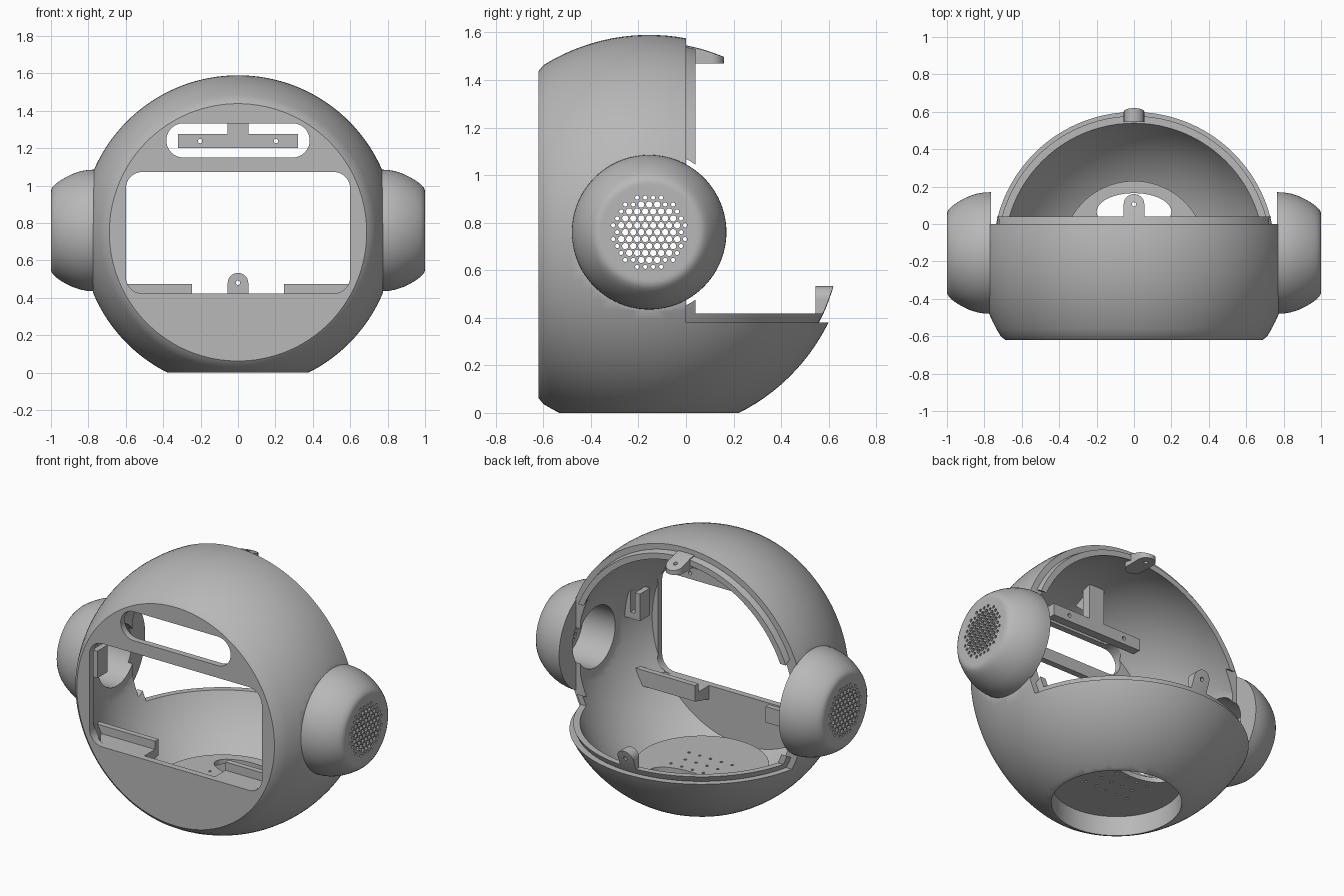
import bpy, bmesh
from math import pi, sin, cos, sqrt, atan2
from mathutils import Matrix, Vector

if "Cube" in bpy.data.objects:
    bpy.data.objects.remove(bpy.data.objects["Cube"])

CY, CZ, R_OUT, R_LIP, R_IN = -0.155, 0.75, 0.84, 0.805, 0.77
EAR_Z = 0.76

grey = bpy.data.materials.new("plain grey")
grey.use_nodes = True
grey.diffuse_color = (0.48, 0.48, 0.48, 1)
grey.node_tree.nodes["Principled BSDF"].inputs["Base Color"].default_value = (0.48, 0.48, 0.48, 1)


def finish(name, bm):
    bmesh.ops.recalc_face_normals(bm, faces=bm.faces)
    mesh = bpy.data.meshes.new(name)
    bm.to_mesh(mesh)
    bm.free()
    mesh.materials.append(grey)
    obj = bpy.data.objects.new(name, mesh)
    bpy.context.collection.objects.link(obj)
    return obj


def box(name, x, y, z):
    bm = bmesh.new()
    bmesh.ops.create_cube(bm, size=1)
    for v in bm.verts:
        v.co = [lo + (c + 0.5) * (hi - lo) for c, (lo, hi) in zip(v.co, (x, y, z))]
    return finish(name, bm)


def ball(name, radius):
    bm = bmesh.new()
    bmesh.ops.create_uvsphere(bm, u_segments=96, v_segments=64, radius=radius)
    bmesh.ops.translate(bm, verts=bm.verts, vec=(0, CY, CZ))
    return finish(name, bm)


def prism(name, loops, axis, lo, hi):
    """Extrude 2D outlines along an axis; each outline uses the other two axes in order."""
    bm = bmesh.new()
    for pts in loops:
        verts = []
        for p in pts:
            co = list(p)
            co.insert(axis, lo)
            verts.append(bm.verts.new(co))
        face = bm.faces.new(verts)
        new = bmesh.ops.extrude_face_region(bm, geom=[face])["geom"]
        shift = Vector((0, 0, 0))
        shift[axis] = hi - lo
        bmesh.ops.translate(bm, verts=[g for g in new if isinstance(g, bmesh.types.BMVert)], vec=shift)
    return finish(name, bm)


def ring(cx, cy, rx, ry=None, n=48):
    return [(cx + rx * cos(2 * pi * i / n), cy + (ry or rx) * sin(2 * pi * i / n)) for i in range(n)]


def rounded(x0, x1, y0, y1, r, n=10):
    pts = []
    for k, (cx, cy) in enumerate([(x1 - r, y1 - r), (x0 + r, y1 - r), (x0 + r, y0 + r), (x1 - r, y0 + r)]):
        for i in range(n + 1):
            a = pi / 2 * (k + i / n)
            pts.append((cx + r * cos(a), cy + r * sin(a)))
    return pts


def lathe(name, profile, matrix, steps=96):
    """Spin (along, radius) points around the x axis, then place them."""
    bm = bmesh.new()
    vs = [bm.verts.new((a, r, 0)) for a, r in profile]
    edges = [bm.edges.new(e) for e in zip(vs, vs[1:])]
    bmesh.ops.spin(bm, geom=vs + edges, cent=(0, 0, 0), axis=(1, 0, 0), angle=2 * pi, steps=steps)
    bmesh.ops.remove_doubles(bm, verts=bm.verts, dist=1e-5)
    bmesh.ops.transform(bm, matrix=matrix, verts=bm.verts)
    return finish(name, bm)


def cut(obj, tool, op="DIFFERENCE"):
    mod = obj.modifiers.new("cut", "BOOLEAN")
    mod.operation, mod.object, mod.solver = op, tool, "EXACT"
    bpy.context.view_layer.update()
    mesh = bpy.data.meshes.new_from_object(obj.evaluated_get(bpy.context.evaluated_depsgraph_get()))
    obj.modifiers.clear()
    obj.data = mesh
    bpy.data.objects.remove(tool)
    return obj


def mirrored(obj, name):
    bm = bmesh.new()
    bm.from_mesh(obj.data)
    bmesh.ops.transform(bm, matrix=Matrix.Scale(-1, 4, (1, 0, 0)), verts=bm.verts)
    return finish(name, bm)


# Round shell with a flat, lightly bevelled front, flat sides and a flat base
start = atan2(0.7125, -0.445)
profile = [(-0.465, 0), (-0.465, 0.67), (-0.465, 0.688)]
profile += [(R_OUT * cos(start * (1 - i / 40)), R_OUT * sin(start * (1 - i / 40))) for i in range(40)]
profile.append((R_OUT, 0))
shell = lathe("shell", profile, Matrix.Translation((0, CY, CZ)) @ Matrix.Rotation(pi / 2, 4, "Z"), 128)
cut(shell, box("bounds", (-0.775, 0.775), (-1, 1), (0, 2)), "INTERSECT")
cavity = cut(ball("cavity", R_IN), box("bounds", (-0.735, 0.735), (-0.58, 1), (0.05, 2)), "INTERSECT")
cut(shell, cavity)
cut(shell, box("open_back", (-1, 1), (0, 1), (0.38, 2)))

# Raised floor with a recess below, a cable opening and small vents
cut(shell, prism("floor", [ring(0, CY, 0.385, n=96)], 2, 0.01, 0.155), "UNION")
cut(shell, prism("recess", [ring(0, CY, 0.372, n=96)], 2, -0.1, 0.125))
vents = [ring(0.075 * (i - (n - 1) / 2), CY + dy, 0.009, n=8)
         for n, dy in ((5, -0.09), (4, 0), (5, 0.09)) for i in range(n)]
cut(shell, prism("vents", vents + [ring(0, 0.065, 0.2, 0.1)], 2, 0.05, 0.2))

# Front window, slot above it, and side holes to the ears
front_holes = [rounded(-0.6, 0.6, 0.423, 1.073, 0.09), rounded(-0.383, 0.383, 1.15, 1.333, 0.0914)]
cut(shell, prism("front_holes", front_holes, 1, -0.8, -0.5))
cut(shell, prism("side_holes", [ring(CY, EAR_Z, 0.19)], 0, -0.9, 0.9))

# Locating lip around the open back, broken beside the ears
lip = cut(ball("back_lip", R_LIP), ball("inside", R_IN))
outline = [(-0.015, 0.36), (0.9, 0.36), (0.9, 0.417), (0.04, 0.417), (0.04, 1.7), (-0.015, 1.7)]
cut(lip, prism("outline", [outline], 0, -0.735, 0.735), "INTERSECT")
cut(lip, prism("ear_clearance", [ring(CY, EAR_Z, 0.345)], 0, -0.9, 0.9))

# Screw tabs at the top and bottom of the open back
top_tab = prism("top_tab", [rounded(-0.055, 0.055, -0.05, 0.16, 0.054)], 2, 1.47, 1.6)
cut(top_tab, ball("bounds", R_LIP + 0.006), "INTERSECT")
cut(top_tab, prism("hole", [ring(0, 0.105, 0.012, n=16)], 2, 1.4, 1.7))
low_tab = prism("bottom_tab", [rounded(-0.055, 0.055, 0.34, 0.533, 0.054)], 1, 0.545, 0.75)
cut(low_tab, ball("bounds", R_LIP), "INTERSECT")
cut(low_tab, prism("hole", [ring(0, 0.48, 0.012, n=16)], 1, 0.4, 0.8))

# Hanging T bracket behind the slot
tee = [(-0.32, 1.2), (0.32, 1.2), (0.32, 1.275), (0.055, 1.275), (0.055, 1.5),
       (-0.055, 1.5), (-0.055, 1.275), (-0.32, 1.275)]
bracket = prism("hanging_bracket", [tee], 1, -0.385, -0.33)
cut(bracket, prism("holes", [ring(s * 0.203, 1.238, 0.012, n=16) for s in (-1, 1)], 1, -0.6, -0.3))
prism("bracket_gusset", [[(-0.385, 1.345), (-0.385, 1.495), (-0.5, 1.445)]], 0, -0.02, 0.02)

# Window ledges and side clips, trimmed to stay inside the shell
ledge = [(-0.6, 0.33), (-0.44, 0.375), (-0.44, 0.475), (-0.475, 0.475), (-0.475, 0.423), (-0.6, 0.423)]
left_ledge = prism("left_ledge", [ledge], 0, 0.245, 0.67)
cut(left_ledge, ball("bounds", R_IN + 0.02), "INTERSECT")
clip = box("left_clip", (0.615, 0.75), (-0.52, -0.42), (0.79, 0.96))
cut(clip, box("clip_slot", (0.65, 0.68), (-0.5, -0.4), (0.83, 1)))
cut(clip, ball("bounds", R_IN + 0.02), "INTERSECT")

# Ears: hollow domes with a perforated flat end
dome = [(0.96, 0), (0.96, 0.19), (0.765, 0.19), (0.765, 0.325), (0.80, 0.324), (0.84, 0.317),
        (0.88, 0.304), (0.92, 0.285), (0.95, 0.267), (0.975, 0.249), (0.99, 0.234), (0.998, 0.22),
        (1, 0.207), (1, 0.195), (1, 0)]
ear = lathe("left_ear", dome, Matrix.Translation((0, CY, EAR_Z)))
holes, pitch = [], 0.0336
for row in range(-5, 6):
    for col in range(-5, 6):
        y, z = (col + (row % 2) / 2) * pitch, row * pitch * 0.866
        d = sqrt(y * y + z * z)
        if d < 0.156:
            holes.append(ring(CY + y, EAR_Z + z, 0.0135 if d < 0.13 else 0.009, n=10))
cut(ear, prism("grille", holes, 0, 0.9, 1.1))

for part, name in ((ear, "right_ear"), (left_ledge, "right_ledge"), (clip, "right_clip")):
    mirrored(part, name)

# Smooth curved faces, keep edges sharp
for obj in bpy.context.collection.objects:
    if obj.type == "MESH" and grey.name in obj.data.materials:
        bpy.ops.object.select_all(action="DESELECT")
        obj.select_set(True)
        bpy.context.view_layer.objects.active = obj
        bpy.ops.object.shade_smooth_by_angle(angle=pi / 6)
